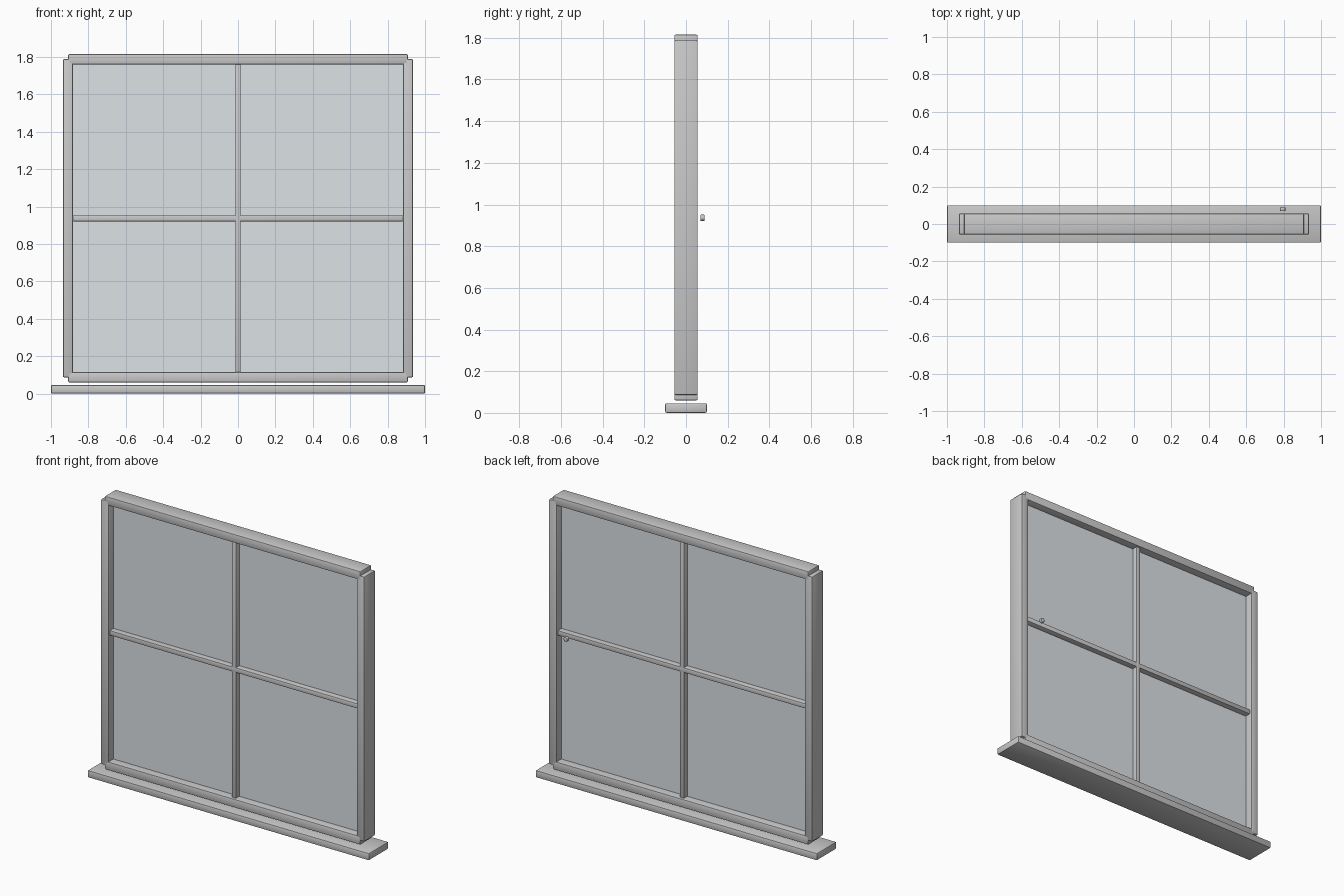
import bpy
import math

if "Cube" in bpy.data.objects:
    bpy.data.objects.remove(bpy.data.objects["Cube"])


def material(name, rgb):
    m = bpy.data.materials.new(name)
    m.diffuse_color = (*rgb, 1)
    m.use_nodes = True
    m.node_tree.nodes["Principled BSDF"].inputs["Base Color"].default_value = m.diffuse_color
    return m


GREY = material("painted_grey", (0.58, 0.58, 0.58))
GLASS = material("pale_glass", (0.72, 0.76, 0.79))


def finish(name, mat, bevel):
    ob = bpy.context.object
    ob.name = name
    ob.data.materials.append(mat)
    if bevel:
        mod = ob.modifiers.new("soft_edges", "BEVEL")
        mod.width = bevel
        mod.segments = 2
        bpy.ops.object.modifier_apply(modifier=mod.name)
        bpy.ops.object.shade_smooth_by_angle(angle=math.radians(30))
    return ob


def box(name, x, y, z, mat=GREY, bevel=0.006):
    """Box from (min, max) ranges along each axis."""
    r = (x, y, z)
    bpy.ops.mesh.primitive_cube_add(size=1, location=[(a + b) / 2 for a, b in r])
    bpy.context.object.scale = [b - a for a, b in r]
    bpy.ops.object.transform_apply(location=False, rotation=False, scale=True)
    return finish(name, mat, bevel)


# Sill
box("sill", (-1, 1), (-0.1, 0.1), (0, 0.046), bevel=0.007)

# Outer frame: rails run between the stile centres, stiles between rail centres
D = (-0.056, 0.056)
box("bottom_rail", (-0.908, 0.908), D, (0.06, 0.114))
box("top_rail", (-0.908, 0.908), D, (1.76, 1.815))
for side, s in (("left", -1), ("right", 1)):
    box(side + "_stile", sorted((s * 0.882, s * 0.936)), D, (0.087, 1.788))

# Glazing bars
B = (-0.042, 0.042)
box("vertical_bar", (-0.014, 0.014), B, (0.112, 1.763), bevel=0.004)
box("horizontal_bar", (-0.885, 0.885), B, (0.921, 0.953), bevel=0.005)

# Glass pane
box("glass_pane", (-0.883, 0.883), (-0.005, 0.005), (0.113, 1.762), GLASS, 0)

# Latch knob on the back
bpy.ops.mesh.primitive_cylinder_add(vertices=16, radius=0.015, depth=0.021,
                                    location=(0.795, 0.079, 0.936),
                                    rotation=(math.pi / 2, 0, 0))
finish("latch_knob", GREY, 0.004)
